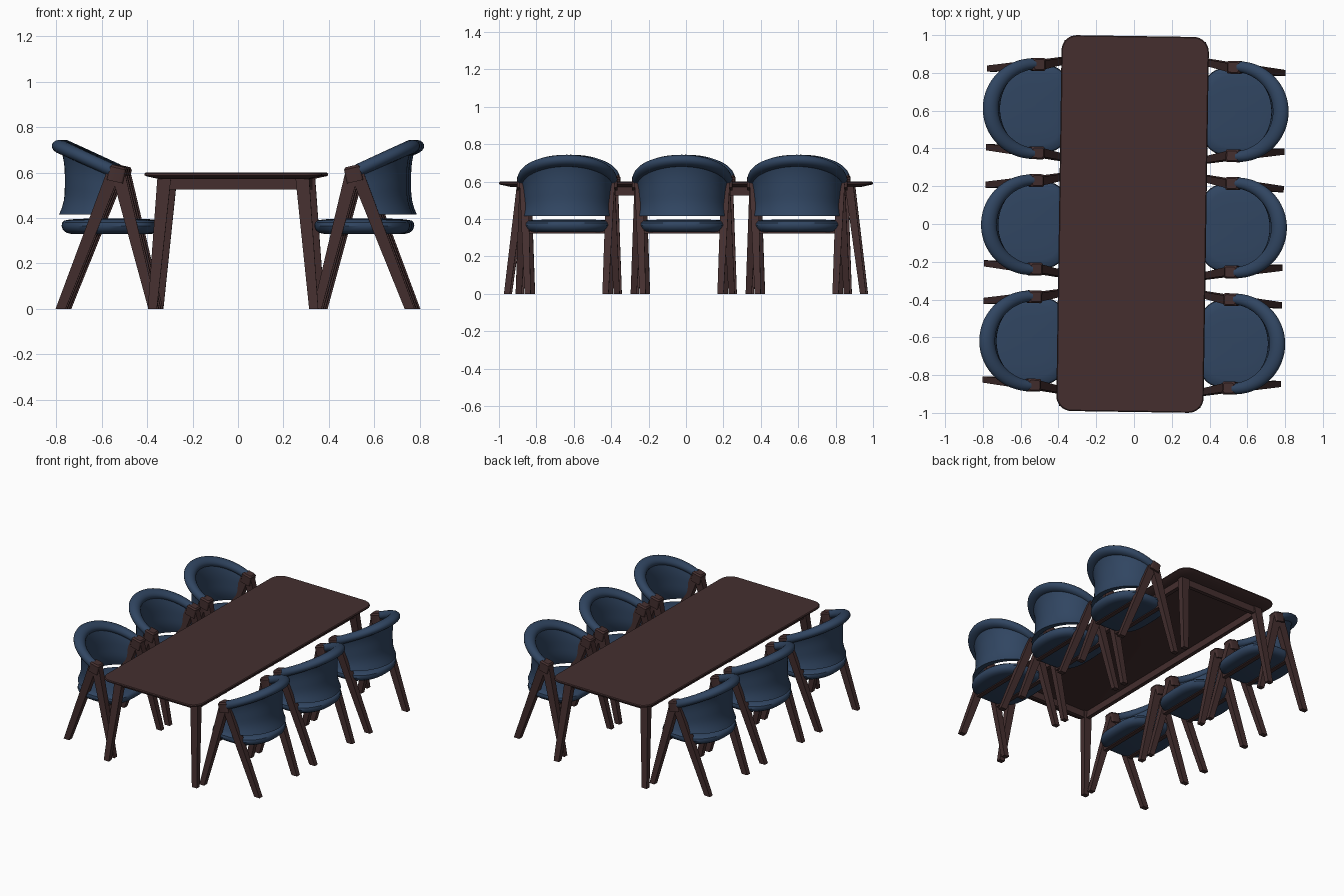
import bpy, bmesh
from math import sin, cos, pi, radians
from mathutils import Matrix, Vector

if "Cube" in bpy.data.objects:
    bpy.data.objects.remove(bpy.data.objects["Cube"])


def material(name, rgb):
    m = bpy.data.materials.new(name)
    m.diffuse_color = (*rgb, 1)
    m.use_nodes = True
    m.node_tree.nodes["Principled BSDF"].inputs["Base Color"].default_value = m.diffuse_color
    return m


WOOD = material("dark brown wood", (0.058, 0.028, 0.028))
BLUE = material("navy fabric", (0.030, 0.060, 0.120))


def loft(bm, rings):
    """Skin closed rings of points and cap both ends."""
    vs = [[bm.verts.new(p) for p in r] for r in rings]
    n = len(vs[0])
    for a, b in zip(vs, vs[1:]):
        for i in range(n):
            bm.faces.new((a[i], a[(i + 1) % n], b[(i + 1) % n], b[i]))
    bm.faces.new(vs[0][::-1])
    bm.faces.new(vs[-1])


def mesh(name, lofts, mat):
    bm = bmesh.new()
    for rings in lofts:
        loft(bm, rings)
    bmesh.ops.recalc_face_normals(bm, faces=bm.faces)
    me = bpy.data.meshes.new(name)
    bm.to_mesh(me)
    bm.free()
    me.materials.append(mat)
    me.shade_smooth()
    me.set_sharp_from_angle(angle=radians(35))
    return me


def place(name, me, matrix):
    ob = bpy.data.objects.new(name, me)
    ob.matrix_world = matrix
    bpy.context.collection.objects.link(ob)
    return ob


def rect(c, sx, sy):
    return [(c[0] + i * sx / 2, c[1] + j * sy / 2, c[2])
            for i, j in ((-1, -1), (1, -1), (1, 1), (-1, 1))]


def post(foot, top, foot_size, top_size):
    return [rect(foot, *foot_size), rect(top, *top_size)]


def box(c, s):
    return [rect((c[0], c[1], c[2] + k * s[2] / 2), s[0], s[1]) for k in (-1, 1)]


def rounded_rect(hx, hy, r, z, steps=8):
    pts = []
    for q, (i, j) in enumerate(((1, 1), (-1, 1), (-1, -1), (1, -1))):
        for k in range(steps + 1):
            a = (q + k / steps) * pi / 2
            pts.append((i * (hx - r) + r * cos(a), j * (hy - r) + r * sin(a), z))
    return pts


SIDES = [(i, j) for i in (-1, 1) for j in (-1, 1)]
turn = Matrix.Rotation(-0.015, 4, 'Z')

# ---- table: thin top with undercut edge, apron, splayed tapered legs
table_at = Matrix.Translation((-0.0075, 0, 0)) @ turn
top = [rounded_rect(0.39 - d, 0.995 - d, 0.08 - d * 0.5, z)
       for d, z in ((0.06, 0.572), (0.006, 0.584), (0, 0.588), (0, 0.595), (0.005, 0.60))]
place("table_top", mesh("table_top", [top], WOOD), table_at)
rails = [box((i * 0.308, 0, 0.55), (0.028, 1.74, 0.05)) for i in (-1, 1)]
rails += [box((0, j * 0.88, 0.55), (0.6, 0.028, 0.05)) for j in (-1, 1)]
place("table_apron", mesh("table_apron", rails, WOOD), table_at)
legs = [post((i * 0.355, j * 0.952, 0), (i * 0.304, j * 0.878, 0.575),
             (0.04, 0.032), (0.06, 0.045)) for i, j in SIDES]
place("table_legs", mesh("table_legs", legs, WOOD), table_at)

# ---- chair facing +x, placed relative to the table centre
# seat pad: squarer at the front, rounder at the back


def seat_ring(s, z, n=48):
    pts = []
    for k in range(n):
        a = 2 * pi * k / n
        c, d = cos(a), sin(a)
        e = 2 / 3.2 if c > 0 else 2 / 2.3
        x = abs(c) ** e * (1 if c > 0 else -1)
        y = abs(d) ** e * (1 if d > 0 else -1)
        pts.append((-0.556 + 0.211 * x * s, 0.238 * y * s, z))
    return pts


seat = mesh("seat", [[seat_ring(s, z) for s, z in (
    (0.80, 0.330), (0.90, 0.335), (0.97, 0.347), (1.0, 0.365), (0.985, 0.380),
    (0.94, 0.389), (0.8, 0.394), (0.5, 0.397), (0.15, 0.398))]], BLUE)


# curved back panel, narrowing and flaring at the bottom edge
def rail_z(a):
    return 0.712 - 0.107 * (1 - cos(a))


def panel_point(u, v, inset):
    a = radians(66 + 19 * v) * u
    flare = 0.025 * max(0, 1 - v / 0.35) ** 2 + 0.02 * max(0, (v - 0.6) / 0.4) ** 2
    r = flare - inset
    z = 0.415 + (rail_z(a) - 0.415) * v
    return (-0.53 - (0.223 + r) * cos(a), (0.238 + r * 0.6) * sin(a), z)


VS = [k / 10 for k in range(11)]
panel = []
for k in range(33):
    u = -1 + k / 16
    panel.append([panel_point(u, v, 0) for v in VS]
                 + [panel_point(u, v, 0.035) for v in VS[::-1]])
panel = mesh("back_panel", [panel], BLUE)

# padded top roll that runs down into the arms
roll = []
for k in range(41):
    a = radians(-90 + 180 * k / 40)
    w = 0.028 + 0.015 * cos(a)
    ring = []
    for m in range(16):
        t = 2 * pi * m / 16
        p, q = w * cos(t), 0.031 * sin(t)
        p, q = p * cos(0.25) - q * sin(0.25), p * sin(0.25) + q * cos(0.25)
        ring.append((-0.53 - (0.238 + p) * cos(a), (0.238 + p) * sin(a), rail_z(a) + q))
    roll.append(ring)
roll = mesh("back_roll", [roll], BLUE)

# A-shaped side frames, caps around the arm ends, and cross bars
front_legs = mesh("front_legs", [post((-0.362, j * 0.262, 0), (-0.515, j * 0.232, 0.60),
                                      (0.038, 0.033), (0.06, 0.046)) for j in (-1, 1)], WOOD)
back_legs = mesh("back_legs", [post((-0.768, j * 0.208, 0), (-0.535, j * 0.232, 0.60),
                                    (0.044, 0.033), (0.062, 0.046)) for j in (-1, 1)], WOOD)
tilt = Matrix.Rotation(radians(13), 3, 'Y')
caps = []
for j in (-1, 1):
    centre = Vector((-0.521, j * 0.234, 0.594))
    caps.append([[centre + tilt @ Vector(p) for p in rounded_rect(0.036 - d, 0.034 - d, 0.01, z, 4)]
                 for d, z in ((0, -0.035), (0, 0.026), (0.008, 0.036))])
caps = mesh("arm_caps", caps, WOOD)
bars = mesh("cross_bars", [box((x, 0, 0.336), (0.03, 0.47, 0.026))
                           for x in (-0.452, -0.635)], WOOD)

# ---- six chairs, three per side
for side, angle in (("left", 0), ("right", pi)):
    for n, y in enumerate((-0.627, -0.012, 0.603), 1):
        at = turn @ Matrix.Translation((0, y, 0)) @ Matrix.Rotation(angle, 4, 'Z')
        for me in (seat, panel, roll, front_legs, back_legs, caps, bars):
            place(f"{side}_chair_{n}_{me.name}", me, at)
